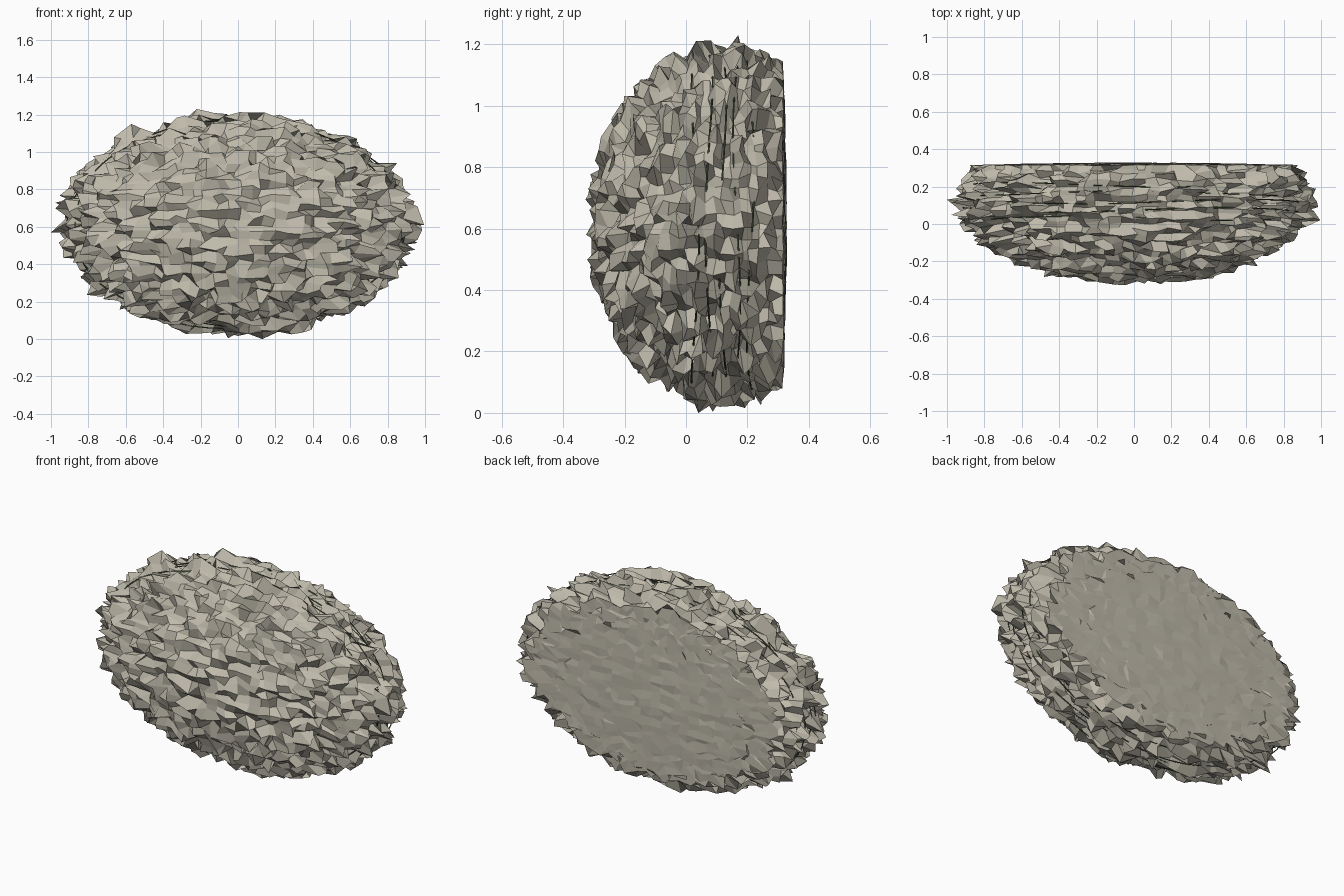
import bpy, bmesh, math, random
from mathutils import Vector

random.seed(5)
if "Cube" in bpy.data.objects:
    bpy.data.objects.remove(bpy.data.objects["Cube"])

CENTRE = Vector((0, 0.12, 0.612))
RADII = Vector((0.92, 0.42, 0.567))
BACK = 0.325


def material(name, rgb):
    m = bpy.data.materials.new(name)
    m.use_nodes = True
    m.diffuse_color = (*rgb, 1)
    m.node_tree.nodes["Principled BSDF"].inputs["Base Color"].default_value = (*rgb, 1)
    return m


stone = material("warm grey stone", (0.52, 0.49, 0.405))
moss = material("dark moss green", (0.09, 0.13, 0.06))

# Jagged boulder: quad sphere, spiked outwards, squashed, flattened at the back
bm = bmesh.new()
bmesh.ops.create_cube(bm, size=2)
bmesh.ops.subdivide_edges(bm, edges=bm.edges[:], cuts=21, use_grid_fill=True)
for v in bm.verts:
    # even out the spacing from cube to sphere
    p = Vector([math.tan(c * math.pi / 4) for c in v.co]).normalized()
    reach = random.uniform(0.915, 1.07)
    jitter = Vector([random.uniform(-1, 1) for _ in range(3)]) * 0.026
    v.co = CENTRE + (p * reach + jitter) * RADII
    if v.co.y > BACK - 0.025:
        # nearly flat back, bulging a little in the middle
        edge = min(1, math.hypot(p.x, p.z))
        v.co.y = BACK + 0.004 - 0.014 * edge ** 2 - random.uniform(0, 0.006)

# The longest spikes
for tip in ((0.995, 0.02, 0.61), (-1.0, 0.13, 0.57), (-0.22, 0.17, 1.23),
            (0.13, 0.04, 0.0), (-0.57, 0.10, 1.15), (0.85, 0.10, 0.94),
            (-0.10, -0.325, 0.58)):
    tip = Vector(tip)
    nearest = min(bm.verts, key=lambda v: (v.co - tip).length)
    nearest.co = tip

mesh = bpy.data.meshes.new("boulder")
bm.to_mesh(mesh)
bm.free()
mesh.materials.append(stone)
bpy.context.collection.objects.link(bpy.data.objects.new("boulder", mesh))

# Thin mossy strands wound around the rim, mostly sunk between the spikes
for i in range(5):
    curve = bpy.data.curves.new("moss_strand", "CURVE")
    curve.dimensions = "3D"
    curve.bevel_depth = 0.003
    curve.bevel_resolution = 0
    curve.materials.append(moss)
    spline = curve.splines.new("POLY")
    steps = 72
    spline.points.add(steps - 1)
    spline.use_cyclic_u = True
    y = 0.03 + i * 0.045
    phase = random.uniform(0, math.tau)
    # follow the dome's own section at this depth
    section = math.sqrt(1 - ((y - CENTRE.y) / RADII.y) ** 2)
    for k, point in enumerate(spline.points):
        t = math.tau * k / steps
        lift = section * (0.984 + 0.016 * math.sin(5 * t + phase))
        point.co = (RADII.x * lift * math.cos(t),
                    y + 0.012 * math.sin(3 * t + phase),
                    CENTRE.z + RADII.z * lift * math.sin(t), 1)
    strand = bpy.data.objects.new("moss_strand_%d" % (i + 1), curve)
    bpy.context.collection.objects.link(strand)
